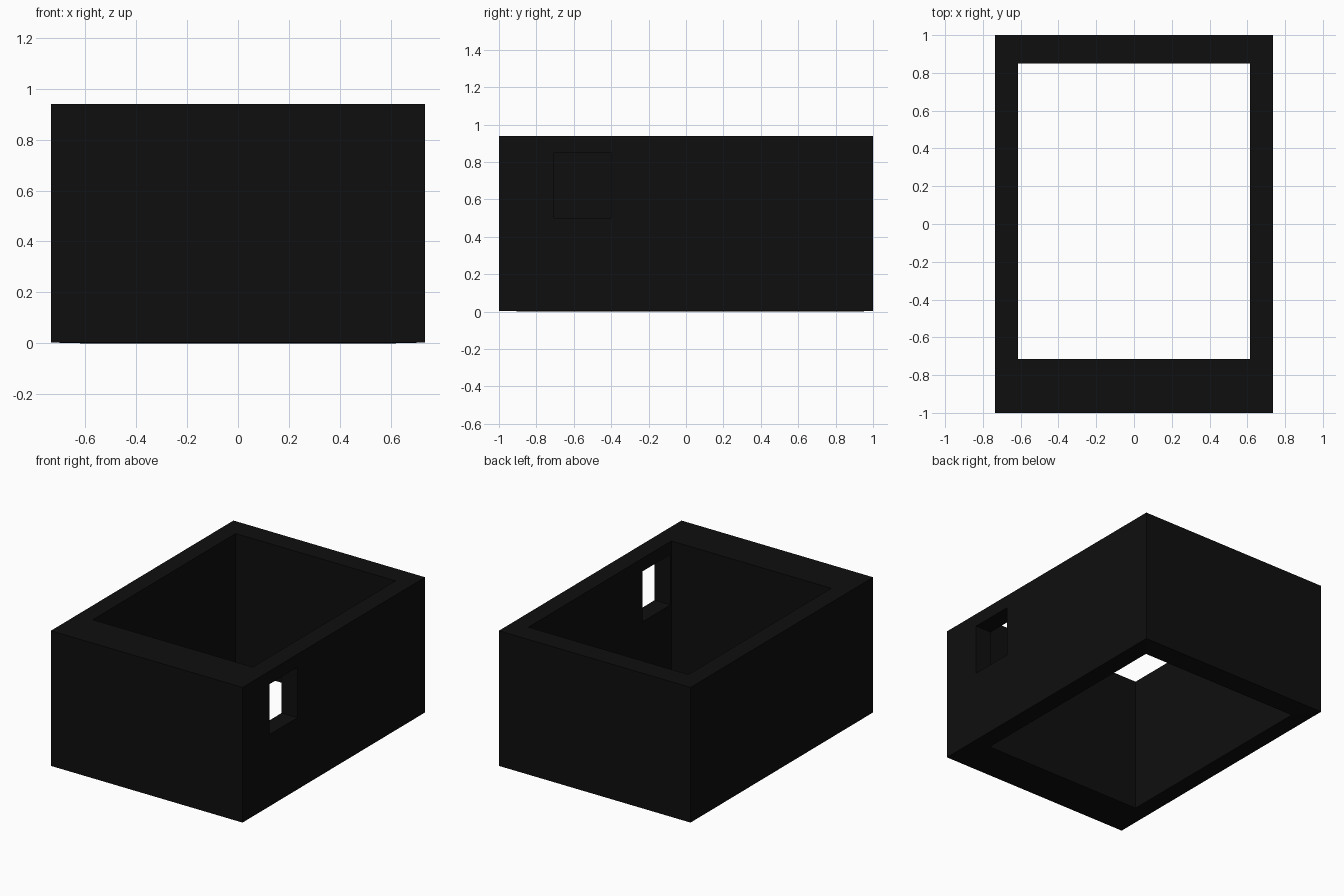
import bpy
import bmesh

default = bpy.data.objects.get("Cube")
if default:
    bpy.data.objects.remove(default, do_unlink=True)

# Colour
black = bpy.data.materials.new("matte_black")
black.use_nodes = True
colour = (0.0045, 0.0045, 0.0045, 1)
black.diffuse_color = colour
black.node_tree.nodes["Principled BSDF"].inputs["Base Color"].default_value = colour


def box(name, low, high):
    """Box between two opposite corners."""
    bm = bmesh.new()
    bmesh.ops.create_cube(bm, size=1)
    for v in bm.verts:
        v.co = [(a + b) / 2 + c * (b - a) for a, b, c in zip(low, high, v.co)]
    mesh = bpy.data.meshes.new(name)
    bm.to_mesh(mesh)
    bm.free()
    mesh.materials.append(black)
    obj = bpy.data.objects.new(name, mesh)
    bpy.context.collection.objects.link(obj)
    return obj


def cut(target, cutter):
    """Subtract the cutter from the target and discard it."""
    cutter.hide_render = True
    mod = target.modifiers.new("cut", "BOOLEAN")
    mod.operation = "DIFFERENCE"
    mod.solver = "EXACT"
    mod.object = cutter
    bpy.context.view_layer.objects.active = target
    bpy.ops.object.modifier_apply(modifier=mod.name)
    bpy.data.objects.remove(cutter, do_unlink=True)


# Thick-walled frame, open at top and bottom
body = box("wall_frame", (-0.735, -1, 0.003), (0.735, 1, 0.94))
cut(body, box("shaft_cutter", (-0.613, -0.715, -0.5), (0.613, 0.85, 1.5)))

# Window through the left wall, near the front
cut(body, box("window_cutter", (0.4, -0.707, 0.5), (1, -0.397, 0.85)))

# Slight drop of the inner bottom rim
for v in body.data.vertices:
    if v.co.z < 0.01 and abs(v.co.x) < 0.7:
        v.co.z = 0
